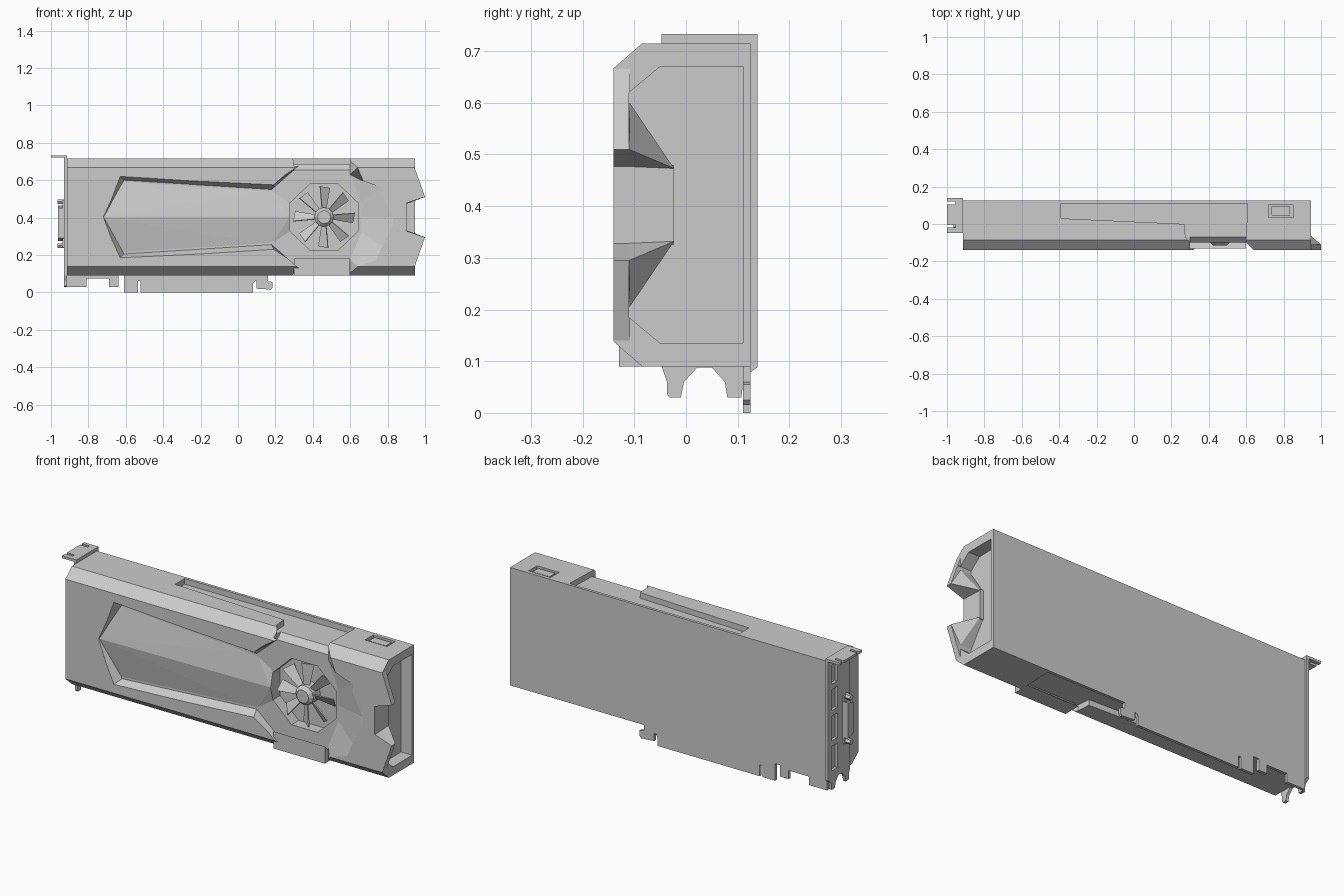
import bpy, bmesh, math
from mathutils import Matrix, Vector

old = bpy.data.objects.get("Cube")
if old:
    bpy.data.objects.remove(old, do_unlink=True)

GREY = (0.6, 0.6, 0.6, 1)
grey = bpy.data.materials.new("light_grey")
grey.use_nodes = True
grey.diffuse_color = GREY
grey.node_tree.nodes["Principled BSDF"].inputs["Base Color"].default_value = GREY
MID = 0.4025  # mirror height of the cooler


def finish(name, bm):
    bmesh.ops.recalc_face_normals(bm, faces=bm.faces)
    mesh = bpy.data.meshes.new(name)
    bm.to_mesh(mesh)
    bm.free()
    mesh.materials.append(grey)
    obj = bpy.data.objects.new(name, mesh)
    bpy.context.collection.objects.link(obj)
    return obj


def loft(name, ring_a, ring_b):
    bm = bmesh.new()
    a = [bm.verts.new(p) for p in ring_a]
    b = [bm.verts.new(p) for p in ring_b]
    bm.faces.new(a)
    bm.faces.new(b[::-1])
    for i in range(len(a)):
        j = (i + 1) % len(a)
        bm.faces.new((a[i], b[i], b[j], a[j]))
    return finish(name, bm)


def prism(name, pts, axis, lo, hi):
    def place(p, d):
        p = list(p)
        p.insert("xyz".index(axis), d)
        return p
    return loft(name, [place(p, lo) for p in pts], [place(p, hi) for p in pts])


def box(name, lo, hi):
    rect = [(lo[0], lo[1]), (hi[0], lo[1]), (hi[0], hi[1]), (lo[0], hi[1])]
    return prism(name, rect, "z", lo[2], hi[2])


def hull(name, pts):
    bm = bmesh.new()
    for p in pts:
        bm.verts.new(p)
    bmesh.ops.convex_hull(bm, input=bm.verts)
    return finish(name, bm)


def flip(p):
    return (*p[:-1], 2 * MID - p[-1])


def both(half):
    """Closed outline from its upper half, mirrored about the middle height."""
    return half + [flip(p) for p in reversed(half) if abs(p[-1] - MID) > 0.001]


def cut(obj, *cutters):
    bpy.context.view_layer.objects.active = obj
    for c in cutters:
        c.hide_render = True
        mod = obj.modifiers.new("cut", "BOOLEAN")
        mod.operation, mod.solver, mod.object = "DIFFERENCE", "EXACT", c
        bpy.ops.object.modifier_apply(modifier=mod.name)
        bpy.data.objects.remove(c, do_unlink=True)


# Shroud: chamfered profile along x
shroud = prism("shroud", both([(-.14, .667), (-.085, .715), (.11, .715)]), "x", -.915, 1.0)

# Right end: flared front edge with a notch, and a hollow end
edge = both([(1.2, .9), (.945, .9), (.945, .665), (1.0, .51), (.9, .477)])
cut(shroud,
    prism("edge_cutter", edge, "y", -.3, -.108),
    box("end_cutter", (.945, -.1085, 0), (1.2, .3, .9)),
    prism("hollow_cutter", both([(-.11, .62), (-.05, .67), (.2, .67)]), "x", .88, 1.2))

# Front pocket with sloping walls; pairs are outline at the face and at the floor
pocket = [((-.72, MID), (-.70, MID)), ((-.63, .62), (-.61, .60)), ((.19, .575), (.18, .55)),
          ((.33, .68), (.30, .655)), ((.33, .9), (.30, .9)), ((.64, .9), (.6, .9)),
          ((.64, .667), (.6, .63)), ((.77, .56), (.66, .485)), ((.83, MID), (.66, MID))]
top = both([(2 * t[0] - b[0], -.18, 2 * t[1] - b[1]) for t, b in pocket])
floor = both([(b[0], -.10, b[1]) for t, b in pocket])
# keep the single right-hand middle point in order between the two halves
cut(shroud, loft("pocket_cutter", top, floor))

# Long recesses on the top and bottom edges
recess = [(-.39, .2), (-.39, .03), (.27, .0), (.275, -.07), (.30, -.10), (.34, -.2),
          (.68, -.2), (.6, -.10), (.6, -.07), (.61, .2)]
bevel = [(-.13, .625), (-.04, .715), (-.13, .715)]
for f in (lambda p: p, flip):
    z0, z1 = f((0, .685))[1], f((0, .9))[1]
    cut(shroud,
        prism("recess_cutter", recess, "z", min(z0, z1), max(z0, z1)),
        prism("bevel_cutter", [f(p) for p in bevel], "x", .30, .6))

# Eight-sided fan well
FAN = (.46, MID)
octagon = [(FAN[0] + .2 * math.cos(math.radians(45 * i + 22.5)),
            FAN[1] + .19 * math.sin(math.radians(45 * i + 22.5))) for i in range(8)]
cut(shroud, prism("well_cutter", octagon, "y", -.3, -.04))

# Power socket on the top edge
cut(shroud, box("socket_cutter", (.72, .035, .68), (.85, .105, .8)))
box("power_plug", (.735, .046, .67), (.835, .094, .71))

# Ridged panel in the pocket
ridge = [(-.72, -.137, MID), (.275, -.12, MID), (-.61, -.098, .60), (.18, -.098, .55),
         (.275, -.10, .48), (-.70, -.095, MID)]
hull("ridge_panel", both(ridge))

# Notch frame at the right end
box("notch_wall", (.87, -.12, .325), (.9, -.023, .48))
frame = [(1.0, -.11, .51), (.9, -.023, .473), (.87, -.023, .473), (.9, -.115, .477),
         (.945, -.109, .60), (.87, -.109, .60)]
hull("notch_frame_upper", frame)
hull("notch_frame_lower", [flip(p) for p in frame])

# Fan: faceted hub and pitched blades
def hub_ring(r, y):
    return [(FAN[0] + r * math.cos(i * math.pi / 6), y,
             FAN[1] + r * math.sin(i * math.pi / 6)) for i in range(12)]


loft("fan_hub", hub_ring(.052, -.04), hub_ring(.052, -.10))
loft("fan_hub_cap", hub_ring(.052, -.10), hub_ring(.035, -.116))
blade = [(-.014, .045), (.014, .045), (.036, .155), (-.026, .165)]
for i in range(8):
    b = prism("fan_blade_%d" % (i + 1), blade, "y", -.003, .003)
    b.data.transform(Matrix.Translation((FAN[0], -.08, FAN[1]))
                     @ Matrix.Rotation(math.radians(45 * i), 4, "Y")
                     @ Matrix.Rotation(math.radians(32), 4, "Z"))

# Circuit board with edge connector, hook and tabs
board = [(-.915, .715), (-.915, .03), (-.81, .03), (-.81, .075), (-.69, .075), (-.69, .03),
         (-.64, .03), (-.64, .09), (-.61, .09), (-.61, 0), (-.535, 0), (-.535, .06),
         (-.52, .06), (-.52, 0), (.08, 0), (.08, .045), (.09, .06), (.10, .06), (.10, .02),
         (.175, .015), (.185, .025), (.185, .055), (.16, .06), (.16, .09),
         (.945, .09), (.945, .715)]
prism("circuit_board", board, "y", .11, .125)

# Slot bracket with vents, feet and top lip
bracket = [(.138, .732), (-.047, .732), (-.047, .09), (-.037, .06), (-.037, .035), (-.032, .03),
           (-.01, .03), (-.004, .06), (.022, .088), (.05, .088), (.075, .06), (.08, .03),
           (.107, .03), (.112, .07), (.138, .088)]
plate = prism("bracket", bracket, "x", -.93, -.915)
for z0, z1 in ((.59, .69), (.45, .56), (.29, .42), (.13, .26)):
    cut(plate, box("vent_cutter", (-1, .06, z0), (-.9, .11, z1)))
lip = [(-.915, -.047), (-.915, .138), (-1, .138), (-1, .12), (-.955, .12), (-.955, .105),
       (-1, .105), (-1, -.005), (-.955, -.005), (-.955, -.02), (-1, -.02), (-1, -.047)]
prism("bracket_lip", lip, "z", .72, .733)

# Video socket with two screw posts
socket = [(-.035, .29), (-.035, .45), (.018, .465), (.018, .275)]
prism("video_socket", socket, "x", -.962, -.925)
prism("socket_flange", [(-.03, .24), (-.03, .495), (.015, .495), (.015, .24)], "x", -.938, -.925)
for z in (.25, .485):
    post = [(-.008 + .016 * math.cos(i * math.pi / 3), z + .014 * math.sin(i * math.pi / 3))
            for i in range(6)]
    prism("screw_post", post, "x", -.966, -.925)
